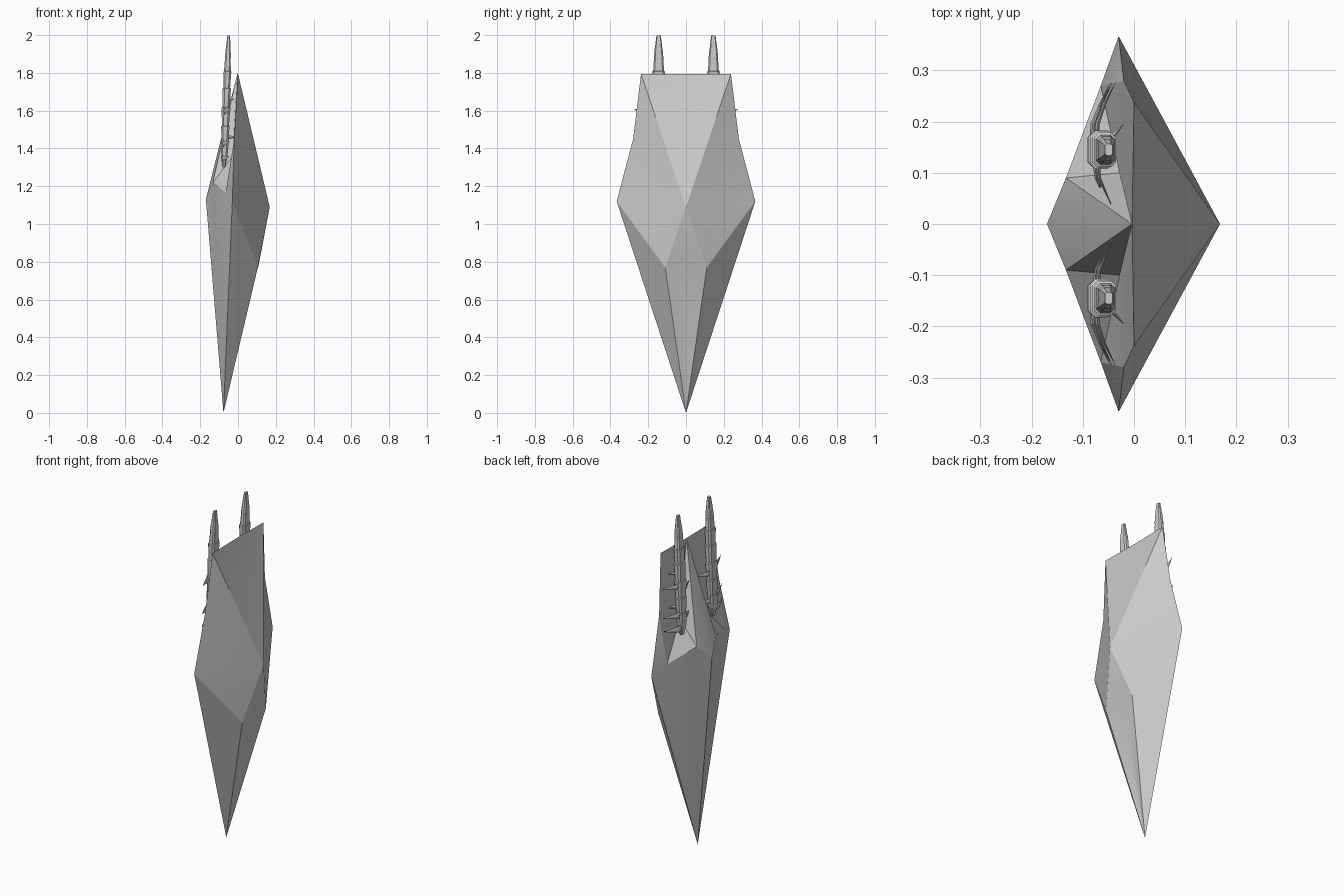
import bpy, bmesh
from mathutils import Vector

if "Cube" in bpy.data.objects:
    bpy.data.objects.remove(bpy.data.objects["Cube"])


def finish(name, bm, angle):
    bmesh.ops.recalc_face_normals(bm, faces=bm.faces)
    me = bpy.data.meshes.new(name)
    bm.to_mesh(me)
    bm.free()
    ob = bpy.data.objects.new(name, me)
    bpy.context.collection.objects.link(ob)
    for o in bpy.context.selected_objects:
        o.select_set(False)
    ob.select_set(True)
    bpy.context.view_layer.objects.active = ob
    if angle:
        bpy.ops.object.shade_smooth_by_angle(angle=angle)
    return ob


def mirror_y(bm):
    geom = bm.verts[:] + bm.edges[:] + bm.faces[:]
    bmesh.ops.mirror(bm, geom=geom, axis='Y', merge_dist=0.0005)


def loft(bm, rings):
    # skin a list of equal-length point rings and cap the ends
    vs = [[bm.verts.new(p) for p in r] for r in rings]
    n = len(vs[0])
    for a, b in zip(vs, vs[1:]):
        for i in range(n):
            j = (i + 1) % n
            bm.faces.new((a[i], a[j], b[j], b[i]))
    bm.faces.new(vs[0][::-1])
    bm.faces.new(vs[-1])


# Faceted hull: one half by named corner, then mirrored
corner = {
    'T': (-.077, 0, .01), 'P': (-.17, 0, 1.13), 'Q': (-.133, .09, 1.22),
    'R': (-.065, .27, 1.165), 'S': (-.03, .367, 1.12), 'M': (-.02, .28, 1.45),
    'C': (0, .238, 1.795), 'K': (-.004, 0, 1.795), 'F': (-.028, .1, 1.36),
    'A': (.168, 0, 1.09), 'G': (.078, 0, 1.41), 'B': (.105, .11, .77),
    'E': (.107, 0, .77), 'D': (.045, 0, .61),
}
bm = bmesh.new()
v = {k: bm.verts.new(p) for k, p in corner.items()}
for f in ('TPQ TQR TRS PKQ QKF QFR RFM RMS FKC FCM '
          'AGC GKC ACM AMS ABS BTS ABE EBD BDT').split():
    bm.faces.new([v[k] for k in f])
mirror_y(bm)
finish('crystal_hull', bm, 0.35)


# Stepped towers with chamfered plan
def section(z, s):
    cx = -.075 + (z - 1.3) * .037
    hx, hy = .021 * s, .034 * s
    c = .010 * s
    return [(cx + x, .145 + y, z) for x, y in (
        (hx, hy - c), (hx - c, hy), (c - hx, hy), (-hx, hy - c),
        (-hx, c - hy), (c - hx, -hy), (hx - c, -hy), (hx, c - hy))]


bm = bmesh.new()
tiers = [(1.30, .35, 1.36, .85), (1.36, .8, 1.43, 1.0), (1.43, .85, 1.52, 1.05),
         (1.52, .9, 1.62, 1.1), (1.62, .9, 1.72, 1.05), (1.72, .85, 1.81, 1.0),
         (1.81, .85, 1.88, .72), (1.88, .75, 1.93, .62),
         (1.93, .58, 1.965, .48), (1.965, .46, 2.0, .34)]
loft(bm, [section(z, s) for a, sa, b, sb in tiers for z, s in ((a, sa), (b - .003, sb))])
mirror_y(bm)
finish('stepped_towers', bm, 0)


# Curved claws, tapering along a bent path
def claw(bm, path, height, thick):
    pts = [Vector(p) for p in path]
    rings = []
    for i, p in enumerate(pts):
        t = 1 - i / (len(pts) - 1) * .95
        d = pts[min(i + 1, len(pts) - 1)] - pts[max(i - 1, 0)]
        side = Vector((-d.y, d.x, 0)).normalized() * thick * t
        up = Vector((0, 0, height * t))
        rings.append([p + side, p + up, p - side, p - up])
    loft(bm, rings)


bm = bmesh.new()
for z in (1.35, 1.43, 1.60):
    dx = (z - 1.45) * .037
    claw(bm, [(-.078 + dx, .15, z), (-.077 + dx, .195, z - .005),
              (-.062 + dx, .235, z), (-.042 + dx, .276, z + .006)], .025, .006)
for z in (1.40, 1.56):
    dx = (z - 1.45) * .037
    claw(bm, [(-.076 + dx, .14, z), (-.072 + dx, .09, z),
              (-.045 + dx, .03, z + .008)], .025, .006)
for z in (1.46, 1.66):
    claw(bm, [(-.062, .15, z), (-.045, .168, z), (-.020, .195, z)], .022, .010)
mirror_y(bm)
finish('tower_claws', bm, 0)

# Stand the hull tip on the ground
for ob in bpy.data.objects:
    for vert in ob.data.vertices:
        if vert.co.z < .02:
            vert.co.z = 0
